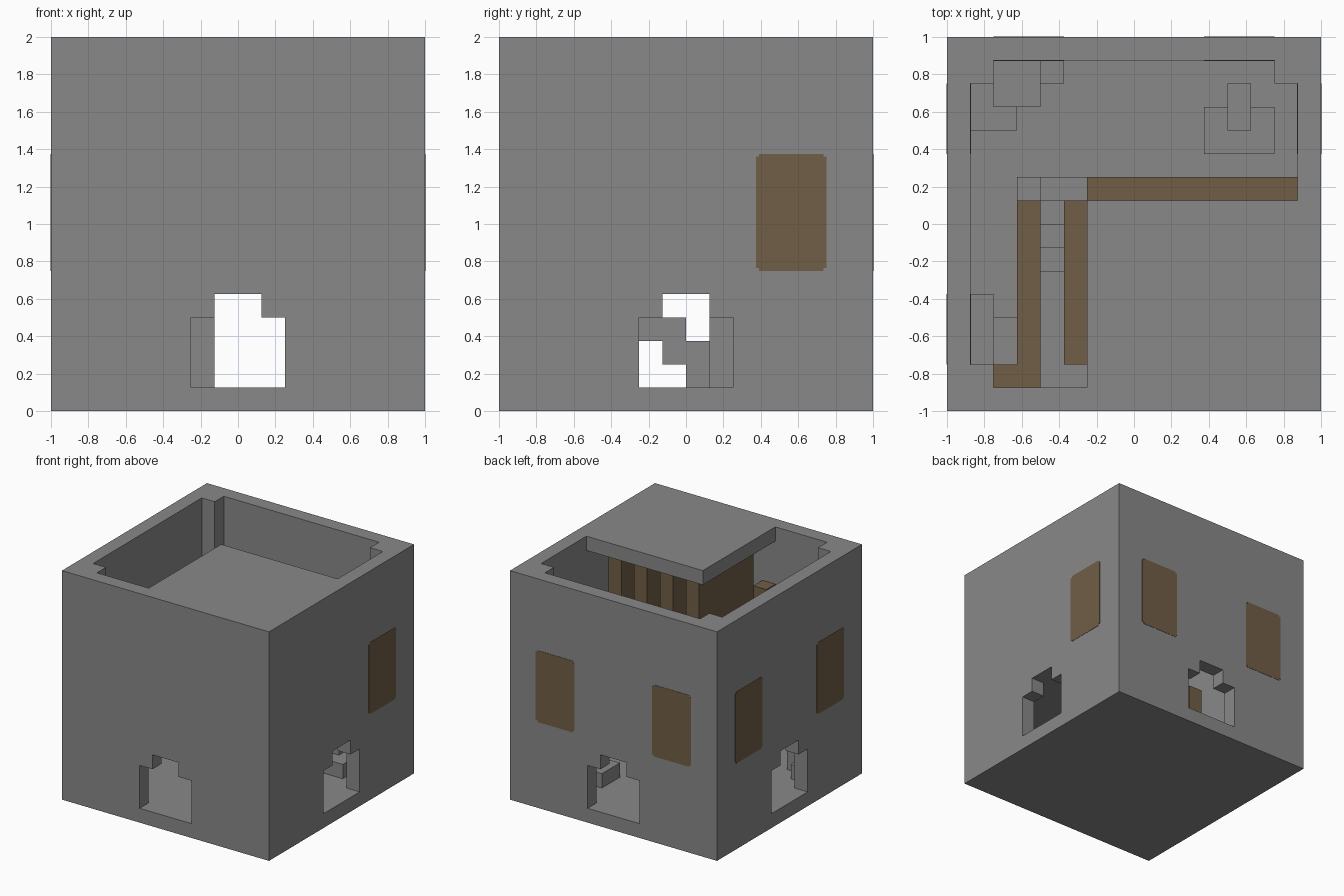
import bpy
import bmesh
from mathutils import Matrix

cube = bpy.data.objects.get("Cube")
if cube:
    bpy.data.objects.remove(cube, do_unlink=True)

U = 0.125  # one building block


def material(name, colour):
    m = bpy.data.materials.new(name)
    m.use_nodes = True
    m.diffuse_color = (*colour, 1)
    bsdf = m.node_tree.nodes["Principled BSDF"]
    bsdf.inputs["Base Color"].default_value = (*colour, 1)
    bsdf.inputs["Roughness"].default_value = 0.9
    return m


STONE = material("stone_grey", (0.25, 0.25, 0.25))
WOOD = material("wood_brown", (0.165, 0.113, 0.063))


def finish(name, bm, mat):
    bmesh.ops.recalc_face_normals(bm, faces=bm.faces)
    mesh = bpy.data.meshes.new(name)
    bm.to_mesh(mesh)
    bm.free()
    mesh.materials.append(mat)
    obj = bpy.data.objects.new(name, mesh)
    bpy.context.collection.objects.link(obj)
    return obj


def box(name, x, y, z, mat=STONE):
    """Box from (low, high) spans given in blocks."""
    bm = bmesh.new()
    bmesh.ops.create_cube(bm, size=1)
    for v in bm.verts:
        v.co = [(s[0] if c < 0 else s[1]) * U for c, s in zip(v.co, (x, y, z))]
    return finish(name, bm, mat)


def wall(name, half, turn):
    """Wall slab with a stepped doorway, turned about z from the front."""
    right = [(2, 1), (2, 4), (1, 4), (1, 5)]
    outline = [(half, 16), (half, 1)] + right
    outline += [(-u, z) for u, z in reversed(outline)]
    bm = bmesh.new()
    face = bm.faces.new([bm.verts.new((u * U, -8 * U, z * U)) for u, z in outline])
    ext = bmesh.ops.extrude_face_region(bm, geom=[face])
    moved = [g for g in ext["geom"] if isinstance(g, bmesh.types.BMVert)]
    bmesh.ops.translate(bm, verts=moved, vec=(0, U, 0))
    bmesh.ops.rotate(bm, verts=bm.verts, matrix=Matrix.Rotation(turn, 3, "Z"))
    finish(name, bm, STONE)


# Shell: floor, four walls, corner posts and the part roof
QUARTER = 1.5707963
box("floor", (-8, 8), (-8, 8), (0, 1))
for i, side in enumerate(("front", "right", "back", "left")):
    wall(side + "_wall", 7 if i % 2 else 8, i * QUARTER)
for sx in (-1, 1):
    for sy in (-1, 1):
        box("corner_post", sorted((6 * sx, 7 * sx)), sorted((6 * sy, 7 * sy)), (1, 16))
box("roof", (-2, 7), (-7, 1), (15, 16))


# Windows: wooden panels through the walls, slightly rounded
def window(name, x, y, axis):
    obj = box(name, x, y, (6, 11), WOOD)
    bm = bmesh.new()
    bm.from_mesh(obj.data)
    edges = [e for e in bm.edges
             if abs((e.verts[0].co - e.verts[1].co)[axis]) > 0.01]
    edges = [e for e in edges if abs((e.verts[0].co - e.verts[1].co).length - 1.04 * U) < 0.01]
    bmesh.ops.bevel(bm, geom=edges, offset=0.015, segments=2, affect="EDGES")
    bm.to_mesh(obj.data)
    bm.free()


OUT, INN = 8.02, 6.98
for span in ((3, 6), (-6, -3)):
    window("back_window", span, (INN, OUT), 1)
    window("left_window", (-OUT, -INN), span, 0)
window("right_window", (INN, OUT), (3, 6), 0)

# Upper floor with its landing and stairwell edges
box("upper_floor", (-2, 7), (-7, 2), (5, 6))
box("landing", (-5, -2), (-7, -2), (5, 6))
for x in (-5, -3):
    box("stairwell_edge", (x, x + 1), (-2, 1), (5, 6))
box("support_post", (-2, -1), (1, 2), (1, 5))

# Stairs
box("bottom_step", (-4, -2), (1, 2), (1, 2))
box("stair_foot", (-5, -4), (1, 2), (1, 3))
for i in range(3):
    box("step", (-4, -3), (-i, 1 - i), (1 + i, 3 + i))

# Wooden railings
box("back_rail", (-2, 7), (1, 2), (6, 8), WOOD)
box("inner_stair_rail", (-3, -2), (-6, 1), (6, 8), WOOD)
box("outer_stair_rail", (-5, -4), (-7, 1), (6, 8), WOOD)
box("rail_end", (-6, -5), (-7, -6), (6, 8), WOOD)

# Wooden room below the roof, with a ribbed back wall
box("room_side", (-1, 0), (-6, 0), (6, 15), WOOD)
box("room_back", (0, 7), (-3, -2), (6, 15), WOOD)
for x in (1, 3, 5):
    box("rib", (x, x + 1), (-2, 0), (6, 15), WOOD)
box("room_ledge", (-2, -1), (-7, -6), (6, 12), WOOD)

# Low stone blocks in the hall
box("table", (3, 6), (3, 5), (1, 2))
box("table_block", (4, 5), (4, 6), (1, 3))
box("corner_bench", (-7, -5), (4, 6), (1, 2))
box("corner_block", (-6, -4), (5, 7), (1, 3))
box("corner_step", (-4, -3), (6, 7), (1, 2))
box("side_bench", (-7, -6), (-6, -3), (1, 2))
box("side_block", (-6, -5), (-6, -4), (1, 3))
